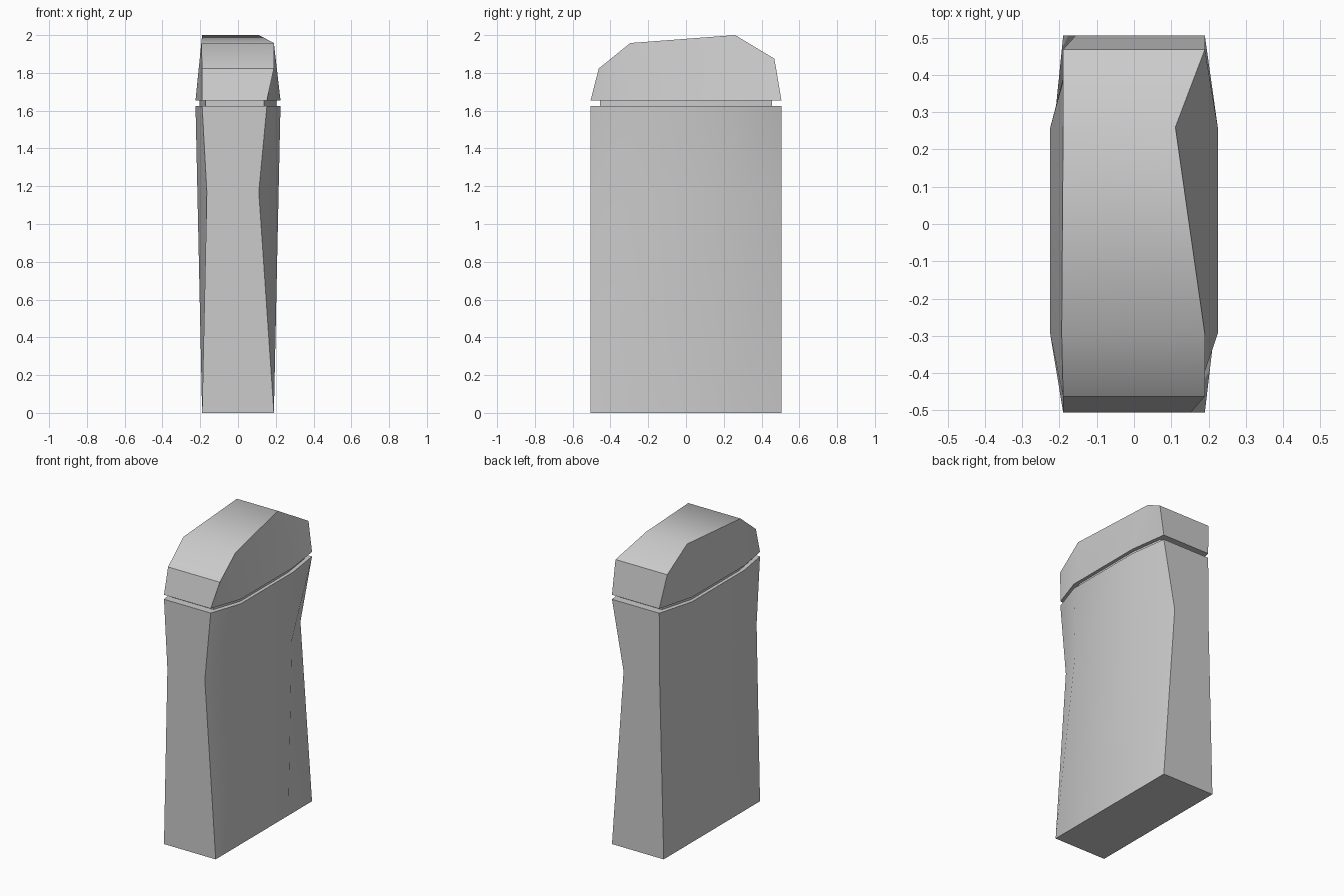
import bpy, bmesh

if "Cube" in bpy.data.objects:
    bpy.data.objects.remove(bpy.data.objects["Cube"])

Y = (-0.505, -0.293, 0.257, 0.505)          # four stations from front to back


def level(z, left, right, scale=1.0):
    """Flat cross-section: one left and one right x per station."""
    return [(y * scale, z, l * scale, r * scale) for y, l, r in zip(Y, left, right)]


def ring(bm, stations):
    """Eight vertices: up the right side, back down the left side."""
    right = [bm.verts.new((r, y, z)) for y, z, l, r in stations]
    left = [bm.verts.new((l, y, z)) for y, z, l, r in stations]
    return right + left[::-1]


def close_end(bm, loop):
    """Fill a ring with three cross strips."""
    for i in range(3):
        bm.faces.new((loop[i], loop[i + 1], loop[6 - i], loop[7 - i]))


shoulder_l, shoulder_r = (-0.19, -0.225, -0.225, -0.157), (0.153, 0.225, 0.225, 0.19)
lip = (shoulder_l, shoulder_r)

levels = [
    # body: base, waist, shoulder
    level(0.0, (-0.19,) * 4, (0.19,) * 4),
    level(1.17, (-0.165, -0.215, -0.215, -0.16), (0.11, 0.215, 0.215, 0.105)),
    level(1.625, *lip),
    # recessed neck
    level(1.625, *lip, scale=0.9),
    level(1.655, *lip, scale=0.9),
    # cap: lower lip, faceted crown
    level(1.655, *lip),
    [(-0.462, 1.823, -0.19, 0.19), (-0.295, 1.958, -0.194, 0.19),
     (0.26, 2.0, -0.19, 0.111), (0.468, 1.875, -0.19, 0.19)],
]

bm = bmesh.new()
rings = [ring(bm, s) for s in levels]
for a, b in zip(rings, rings[1:]):
    for i in range(8):
        j = (i + 1) % 8
        bm.faces.new((a[i], a[j], b[j], b[i]))
close_end(bm, rings[0])
close_end(bm, rings[-1])
bmesh.ops.recalc_face_normals(bm, faces=bm.faces)

# smooth broad faces, hard corners and rims
for f in bm.faces:
    f.smooth = True
for k, loop in enumerate(rings):
    for i in range(8):
        if k != 1:
            bm.edges.get((loop[i], loop[(i + 1) % 8])).smooth = False
        if k + 1 < len(rings) and i in (0, 3, 4, 7):
            bm.edges.get((loop[i], rings[k + 1][i])).smooth = False

mesh = bpy.data.meshes.new("stone_pillar")
bm.to_mesh(mesh)
bm.free()
bpy.context.collection.objects.link(bpy.data.objects.new("stone_pillar", mesh))
